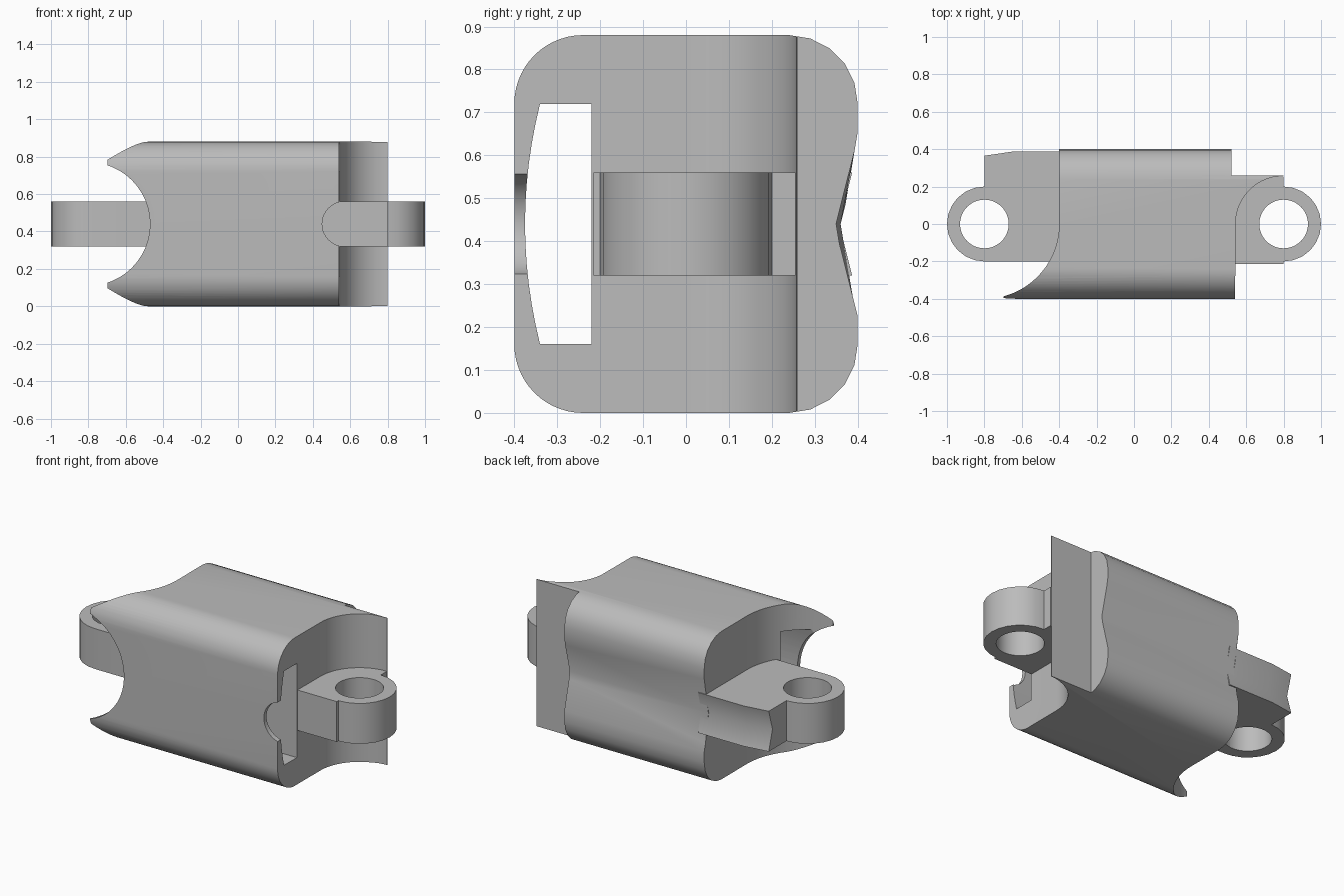
import bpy
import bmesh
from math import cos, sin, radians, sqrt

cube = bpy.data.objects.get("Cube")
if cube:
    bpy.data.objects.remove(cube, do_unlink=True)

MID = 0.44      # mid height
PIN = 0.8       # distance of both hinge pins from the centre

grey = bpy.data.materials.new("plain_grey")
grey.use_nodes = True
COLOUR = (0.5, 0.5, 0.5, 1)
grey.diffuse_color = COLOUR
grey.node_tree.nodes["Principled BSDF"].inputs["Base Color"].default_value = COLOUR


def arc(cx, cy, r, start, end, steps):
    angles = [radians(start + (end - start) * i / steps) for i in range(steps + 1)]
    return [(cx + r * cos(a), cy + r * sin(a)) for a in angles]


def loft(name, rings):
    """Closed solid through a row of matching rings of 3D points."""
    bm = bmesh.new()
    rows = [[bm.verts.new(p) for p in ring] for ring in rings]
    n = len(rows[0])
    for a, b in zip(rows, rows[1:]):
        for i in range(n):
            j = (i + 1) % n
            bm.faces.new((a[i], a[j], b[j], b[i]))
    bm.faces.new(rows[0])
    bm.faces.new(rows[-1])
    bmesh.ops.recalc_face_normals(bm, faces=bm.faces)
    mesh = bpy.data.meshes.new(name)
    bm.to_mesh(mesh)
    bm.free()
    mesh.materials.append(grey)
    obj = bpy.data.objects.new(name, mesh)
    bpy.context.collection.objects.link(obj)
    return obj


def prism(name, points, axis, low, high):
    """Extrude a 2D outline along the given axis."""
    def place(p, d):
        return {"x": (d, *p), "y": (p[0], d, p[1]), "z": (*p, d)}[axis]
    return loft(name, [[place(p, d) for p in points] for d in (low, high)])


def combine(obj, tool, operation):
    mod = obj.modifiers.new("cut", "BOOLEAN")
    mod.operation = operation
    mod.solver = "EXACT"
    mod.object = tool
    bpy.context.view_layer.objects.active = obj
    bpy.ops.object.modifier_apply(modifier=mod.name)
    bpy.data.objects.remove(tool, do_unlink=True)


def smooth(obj):
    bpy.ops.object.select_all(action="DESELECT")
    obj.select_set(True)
    bpy.context.view_layer.objects.active = obj
    bpy.ops.object.shade_smooth_by_angle(angle=radians(30))


# Body: rounded section with a shallow groove along the back
def body_section(x, groove):
    r, y, top = 0.16, 0.24, 0.72
    points = arc(-y, r, r, 180, 270, 14) + arc(y, r, r, 270, 360, 5)
    points += [(0.4, 0.225), (groove, MID), (0.4, 0.655)]
    points += arc(y, top, r, 0, 90, 5) + arc(-y, top, r, 90, 180, 14)
    return [(x, *p) for p in points]


body = loft("link_body", [body_section(-0.75, 0.364), body_section(0.85, 0.346)])

# Plan shape: hollow left end, and a curved wing on the right end
outline = [(-0.7, -0.5), (0.54, -0.5)]
outline += arc(PIN, 0, 0.257, 180, 90, 20)
outline += [(PIN, 0.26), (0.52, 0.26), (0.52, 0.5), (-0.4, 0.5)]
outline += arc(-PIN, 0, 0.4, 0, -75, 24)
combine(body, prism("plan_cutter", outline, "z", -0.2, 1.1), "INTERSECT")

# Slot through the body behind the bowed front wall
half = 0.28
slot = [(-0.22, MID + half), (-0.22, MID - half)]
slot += [(-0.34 - 0.035 * (1 - (i / 6) ** 2), MID + half * i / 6) for i in range(-6, 7)]
combine(body, prism("slot_cutter", slot, "x", -1.2, 1.2), "DIFFERENCE")

# Round bite and rounded notch in the front wall
bite = arc(-PIN, MID, 0.33, 0, 352.5, 47)
combine(body, prism("bite_cutter", bite, "y", -0.6, -0.25), "DIFFERENCE")
notch = arc(0.57, MID, 0.12, 90, 270, 20) + [(1, MID - 0.12), (1, MID + 0.12)]
combine(body, prism("notch_cutter", notch, "y", -0.6, -0.25), "DIFFERENCE")
smooth(body)


# Hinge lugs: a block merged with a drilled ring
def lug(block, x):
    z0, z1 = MID - 0.12, MID + 0.12
    ring = prism("ring", arc(x, 0, 0.2, 0, 345, 23), "z", z0, z1)
    combine(block, ring, "UNION")
    hole = prism("hole", arc(x, 0, 0.13, 0, 352.5, 47), "z", z0 - 0.2, z1 + 0.2)
    combine(block, hole, "DIFFERENCE")
    smooth(block)


def left_section(x, back, groove):
    z0, z1 = MID - 0.12, MID + 0.12
    return [(x, -0.2, z0), (x, back, z0), (x, groove, MID), (x, back, z1), (x, -0.2, z1)]


left_block = loft("right_side_lug", [left_section(-PIN, 0.365, 0.33),
                                     left_section(-0.65, 0.387, 0.357),
                                     left_section(-0.35, 0.387, 0.357)])
lug(left_block, -PIN)

right_block = prism("left_side_lug", [(0.5, -0.215), (PIN, -0.215), (PIN, 0.255), (0.5, 0.255)],
                    "z", MID - 0.12, MID + 0.12)
lug(right_block, PIN)
